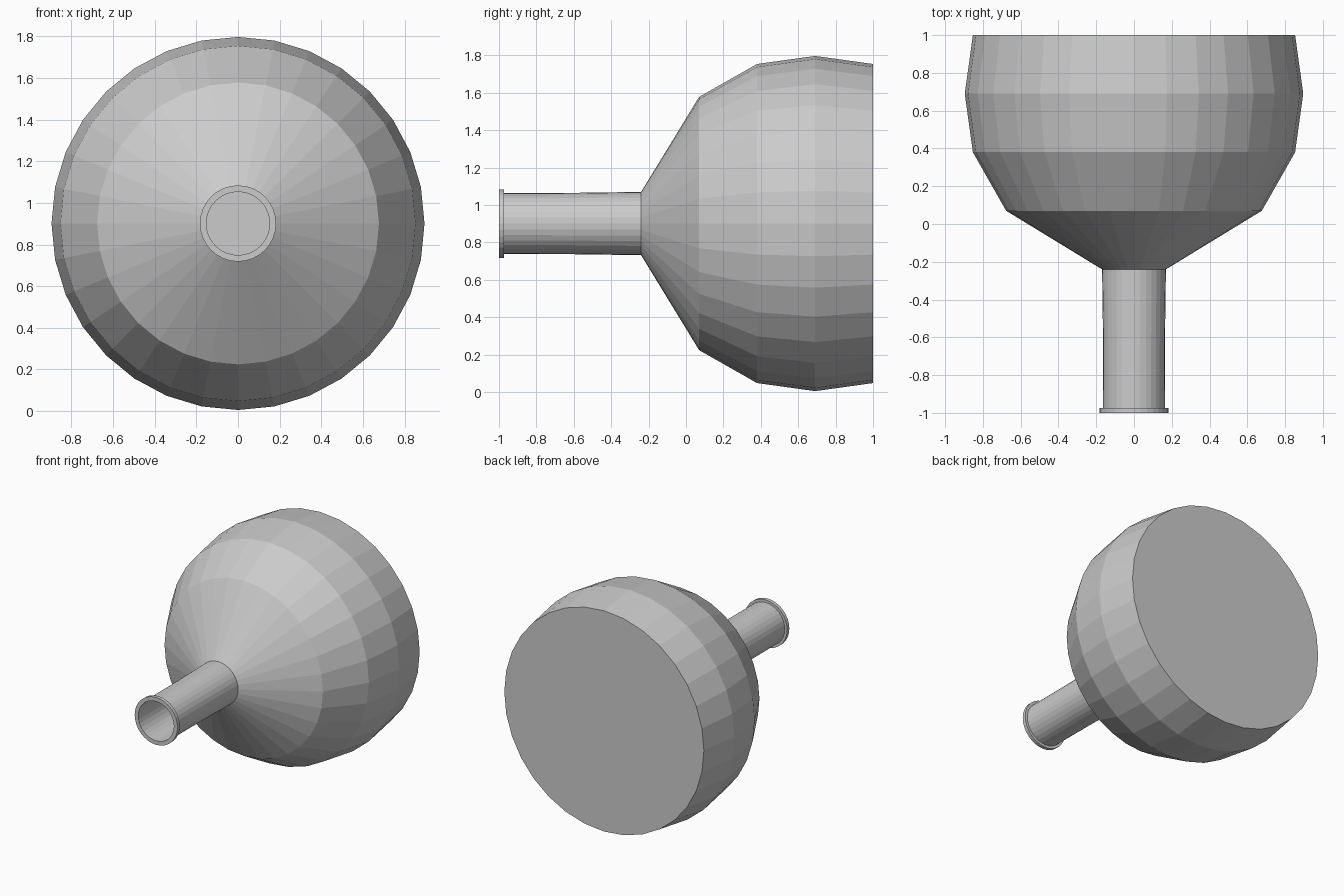
import bpy, bmesh
from math import tau
from mathutils import Vector

if "Cube" in bpy.data.objects:
    bpy.data.objects.remove(bpy.data.objects["Cube"])

AXIS_Z = 0.901
SIDES = 32


def lathe(name, profile, closed=False):
    """Spin (radius, y) points around the horizontal axis, flat shaded."""
    bm = bmesh.new()
    verts = [bm.verts.new((0, y, AXIS_Z + r)) for r, y in profile]
    edges = [bm.edges.new(p) for p in zip(verts, verts[1:])]
    if closed:
        edges.append(bm.edges.new((verts[-1], verts[0])))
    bmesh.ops.spin(bm, geom=verts + edges, cent=(0, 0, AXIS_Z),
                   axis=Vector((0, 1, 0)), angle=tau, steps=SIDES,
                   use_duplicate=False)
    bmesh.ops.remove_doubles(bm, verts=bm.verts, dist=1e-4)
    bmesh.ops.recalc_face_normals(bm, faces=bm.faces)
    mesh = bpy.data.meshes.new(name)
    bm.to_mesh(mesh)
    bm.free()
    obj = bpy.data.objects.new(name, mesh)
    bpy.context.collection.objects.link(obj)
    return obj


# Hollow bulb and neck: outer wall from the base to the mouth, then inner wall
outer = [(0, 1.0), (0.853, 1.0), (0.896, 0.69), (0.853, 0.38),
         (0.677, 0.07), (0.169, -0.24), (0.164, -0.61), (0.163, -0.985)]
inner = [(0.153, -0.985), (0.154, -0.61), (0.157, -0.234), (0.667, 0.077),
         (0.841, 0.383), (0.884, 0.69), (0.842, 0.988), (0, 0.988)]
lathe("flask_body", outer + inner)

# Square-edged lip around the mouth
lathe("mouth_lip", [(0.152, -1.0), (0.183, -1.0), (0.183, -0.973),
                    (0.152, -0.973)], closed=True)
